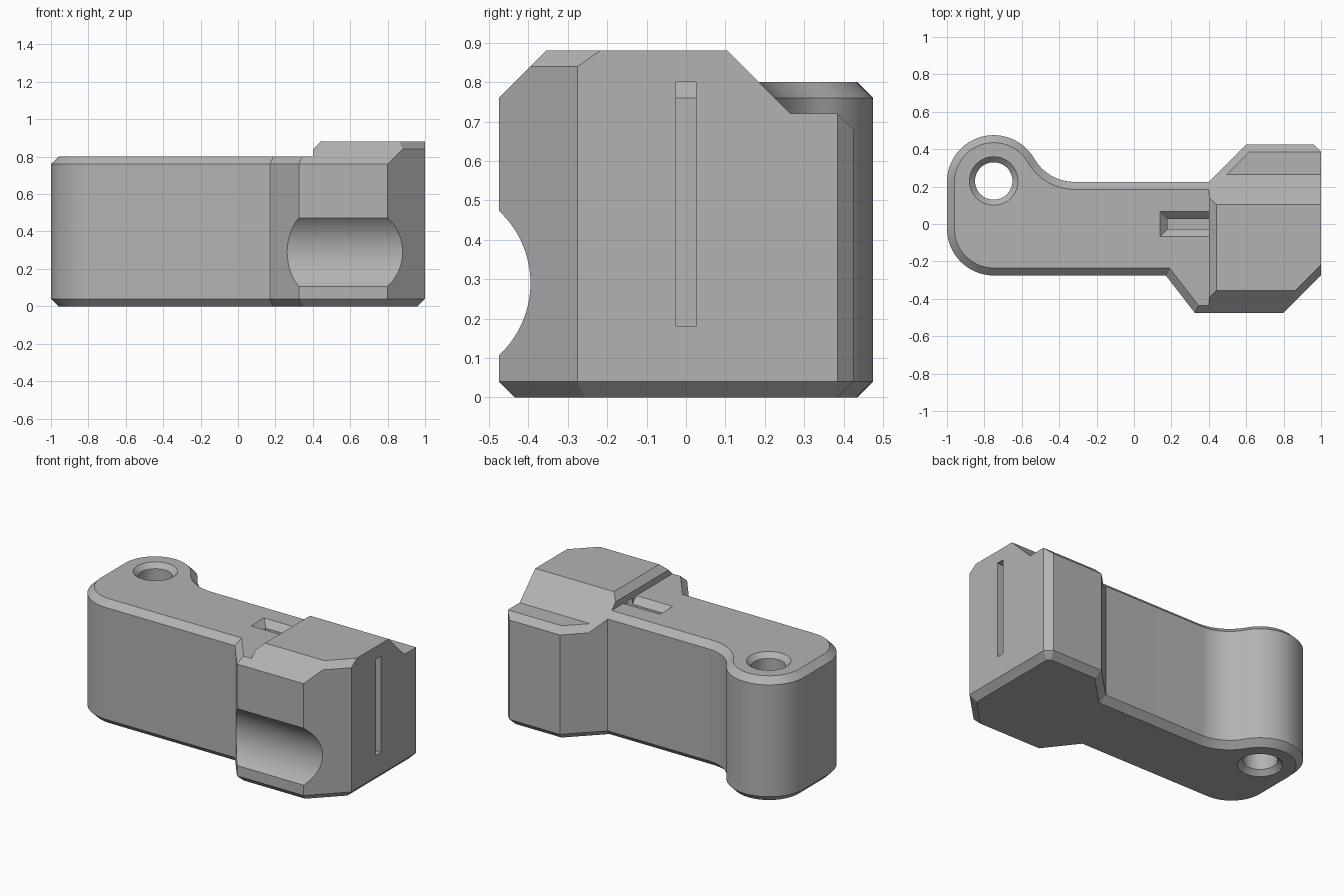
import bpy, bmesh
from math import cos, sin, radians
from mathutils import Vector

cube = bpy.data.objects.get("Cube")
if cube:
    bpy.data.objects.remove(cube, do_unlink=True)

CH = 0.04        # edge chamfer
SPLIT = 0.4      # x where arm meets head

grey = bpy.data.materials.new("plain_grey")
grey.use_nodes = True
colour = (0.45, 0.45, 0.45, 1)
grey.diffuse_color = colour
grey.node_tree.nodes["Principled BSDF"].inputs["Base Color"].default_value = colour


def arc(cx, cy, r, a0, a1, n):
    angles = [radians(a0 + (a1 - a0) * i / n) for i in range(n + 1)]
    return [Vector((cx + r * cos(a), cy + r * sin(a))) for a in angles]


def inset(pts, rule):
    """Move each edge of a counter-clockwise outline inward by rule(midpoint)."""
    lines = []
    for i, p in enumerate(pts):
        q = pts[(i + 1) % len(pts)]
        d = (q - p).normalized()
        n = Vector((-d.y, d.x))
        lines.append((n, n.dot(p) + rule((p + q) / 2)))
    out = []
    for i in range(len(pts)):
        (n, c), (m, e) = lines[i - 1], lines[i]
        det = n.x * m.y - n.y * m.x
        out.append(Vector(((c * m.y - e * n.y) / det, (n.x * e - m.x * c) / det)))
    return out


def level(pts, z):
    return [(p.x, p.y, z) for p in pts]


def rect(x0, x1, y0, y1, z):
    return [(x0, y0, z), (x1, y0, z), (x1, y1, z), (x0, y1, z)]


def loft(name, rings, cuts=()):
    """Closed solid through rings; each cut is (point, outward normal)."""
    bm = bmesh.new()
    rows = [[bm.verts.new(p) for p in ring] for ring in rings]
    n = len(rows[0])
    for a, b in zip(rows, rows[1:]):
        for i in range(n):
            j = (i + 1) % n
            bm.faces.new((a[i], a[j], b[j], b[i]))
    bm.faces.new(rows[0][::-1])
    bm.faces.new(rows[-1])
    bmesh.ops.remove_doubles(bm, verts=bm.verts[:], dist=1e-5)
    for co, no in cuts:
        bmesh.ops.bisect_plane(bm, geom=bm.verts[:] + bm.edges[:] + bm.faces[:],
                               plane_co=co, plane_no=no, clear_outer=True)
        bmesh.ops.holes_fill(bm, edges=[e for e in bm.edges if e.is_boundary])
    bmesh.ops.recalc_face_normals(bm, faces=bm.faces[:])
    mesh = bpy.data.meshes.new(name)
    bm.to_mesh(mesh)
    bm.free()
    mesh.materials.append(grey)
    ob = bpy.data.objects.new(name, mesh)
    bpy.context.collection.objects.link(ob)
    return ob


def combine(target, tool, operation):
    mod = target.modifiers.new(operation.lower(), "BOOLEAN")
    mod.operation, mod.solver, mod.object = operation, "EXACT", tool
    bpy.context.view_layer.objects.active = target
    bpy.ops.object.modifier_apply(modifier=mod.name)
    bpy.data.objects.remove(tool, do_unlink=True)


# Plan outline: rounded end, straight arm, angular head
outline = arc(-0.75, -0.025, 0.25, 180, 270, 20)
outline += [Vector(p) for p in ((0.17, -0.275), (0.325, -0.475), (0.8, -0.475), (1, -0.275),
                                (1, 0.385), (0.96, 0.425), (0.6, 0.425), (0.4, 0.225))]
outline += arc(-0.317, 0.475, 0.25, 270, 210, 14)[:-1]
outline += arc(-0.75, 0.225, 0.25, 30, 180, 32)
small = inset(outline, lambda m: CH)
back_only = inset(outline, lambda m: CH if m.y > 0.2 and SPLIT < m.x < 0.97 else 0)

# Arm, chamfered on both rims
body = loft("clamp_body",
            [level(small, 0), level(outline, CH), level(outline, 0.76), level(small, 0.8)],
            [((SPLIT, 0, 0), (1, 0, 0))])

# Lower head with the rear ledge
head_base = loft("head_base",
                 [level(small, 0), level(outline, CH), level(outline, 0.68), level(back_only, 0.72)],
                 [((SPLIT, 0, 0), (-1, 0, 0))])

# Raised upper head, a block trimmed by planes
head_top = loft("head_top",
                [rect(SPLIT, 1, -0.475, 0.385, 0.6), rect(SPLIT, 1, -0.475, 0.385, 0.88)],
                [((0, -0.475, 0.76), (0, -1, 1)),         # front slope
                 ((0, 0.105, 0.88), (0, 1, 1)),           # rear slope
                 ((1, -0.275, 0), (1, -1, 0)),            # front corner
                 ((1, -0.275, 0.84), (0.707, -0.707, 1)), # front corner chamfer
                 ((SPLIT, 0, 0.84), (-1, 0, 1)),          # step chamfer
                 ((SPLIT, 0.225, 0), (-1, 1, 0))])        # rear corner
combine(head_base, head_top, "UNION")
combine(body, head_base, "UNION")

# Through hole with countersinks
rings = [level(arc(-0.75, 0.23, r, 0, 360, 48)[:-1], z)
         for r, z in ((0.14, -0.01), (0.1, 0.03), (0.1, 0.77), (0.14, 0.81))]
combine(body, loft("hole_cutter", rings), "DIFFERENCE")

# Round groove across the head front
circle = arc(-0.645, 0.29, 0.25, 0, 360, 96)[:-1]
rings = [[(x, p.x, p.y) for p in circle] for x in (0, 1.2)]
combine(body, loft("groove_cutter", rings), "DIFFERENCE")

# Bevelled slot mouth on the arm, then the slot running out through the head
combine(body, loft("slot_mouth_cutter", [rect(0.18, SPLIT, -0.026, 0.026, 0.76),
                                         rect(0.13, SPLIT, -0.076, 0.076, 0.81)]), "DIFFERENCE")
combine(body, loft("slot_cutter", [rect(0.18, 1.1, -0.026, 0.026, 0.18),
                                   rect(0.18, 1.1, -0.026, 0.026, 0.8)]), "DIFFERENCE")

# Smooth curves, sharp edges
bpy.ops.object.select_all(action="DESELECT")
body.select_set(True)
bpy.context.view_layer.objects.active = body
bpy.ops.object.shade_smooth_by_angle(angle=radians(20))
